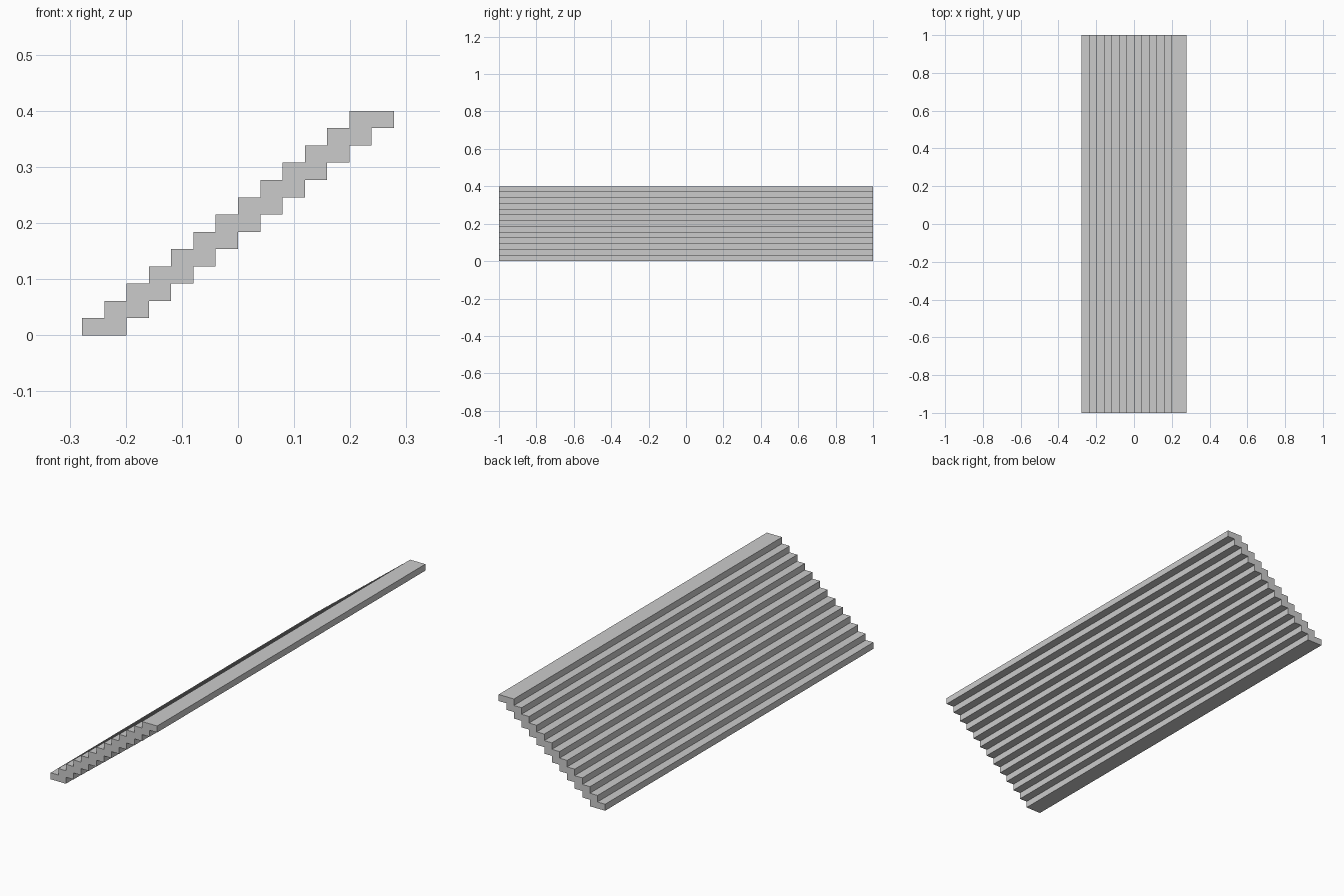
import bpy
import bmesh

if "Cube" in bpy.data.objects:
    bpy.data.objects.remove(bpy.data.objects["Cube"])

STEPS = 13
RISE = 0.4 / STEPS
RUN = 0.556 / (STEPS + 1)
X0 = -0.278

# Stepped side profile: up along the treads, back down along the underside
upper, lower = [], []
for i in range(STEPS):
    x = X0 + i * RUN
    upper += [(x, i * RISE), (x, (i + 1) * RISE)]
    lower += [(x + 2 * RUN, i * RISE), (x + 2 * RUN, (i + 1) * RISE)]
profile = upper + lower[::-1]

# Extrude the profile across the full width of the flight
bm = bmesh.new()
side = bm.faces.new([bm.verts.new((x, -1, z)) for x, z in profile])
result = bmesh.ops.extrude_face_region(bm, geom=[side], use_keep_orig=True)
moved = [v for v in result["geom"] if isinstance(v, bmesh.types.BMVert)]
bmesh.ops.translate(bm, vec=(0, 2, 0), verts=moved)
bmesh.ops.recalc_face_normals(bm, faces=bm.faces)

mesh = bpy.data.meshes.new("stair_flight")
bm.to_mesh(mesh)
bm.free()
stairs = bpy.data.objects.new("stair_flight", mesh)
bpy.context.collection.objects.link(stairs)
